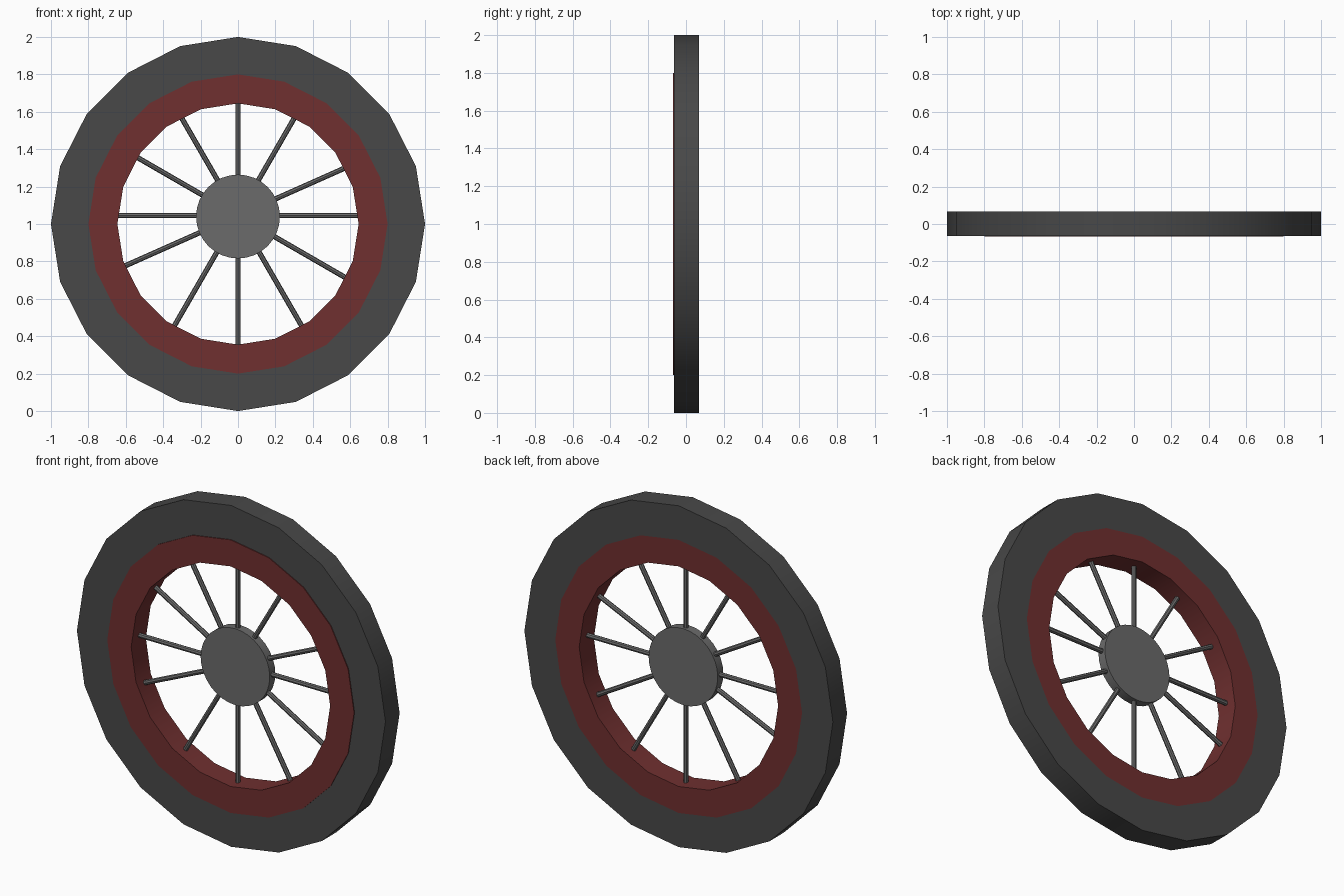
import bpy, bmesh
from math import radians, sin, cos, sqrt, pi
from mathutils import Vector

cube = bpy.data.objects.get("Cube")
if cube:
    bpy.data.objects.remove(cube, do_unlink=True)


def make_material(name, rgb):
    mat = bpy.data.materials.new(name)
    mat.use_nodes = True
    mat.diffuse_color = (*rgb, 1)
    bsdf = mat.node_tree.nodes["Principled BSDF"]
    bsdf.inputs["Base Color"].default_value = (*rgb, 1)
    bsdf.inputs["Roughness"].default_value = 0.8
    return mat


rubber = make_material("dark rubber", (0.065, 0.065, 0.065))
red = make_material("dark red paint", (0.16, 0.029, 0.029))
steel = make_material("grey metal", (0.145, 0.145, 0.145))


def finish(obj, mat):
    obj.data.materials.append(mat)
    bpy.ops.object.select_all(action='DESELECT')
    obj.select_set(True)
    bpy.context.view_layer.objects.active = obj
    bpy.ops.object.shade_smooth_by_angle(angle=radians(30))


def ring(name, inner, outer, front, back, mat, sides=20):
    """Rectangular section swept round the wheel axis."""
    bm = bmesh.new()
    section = [(inner, front), (outer, front), (outer, back), (inner, back)]
    loops = []
    for i in range(sides):
        a = 2 * pi * i / sides
        loops.append([bm.verts.new((r * cos(a), y, 1 + r * sin(a))) for r, y in section])
    for i in range(sides):
        here, there = loops[i], loops[(i + 1) % sides]
        for j in range(4):
            k = (j + 1) % 4
            bm.faces.new((here[j], here[k], there[k], there[j]))
    bmesh.ops.recalc_face_normals(bm, faces=bm.faces)
    mesh = bpy.data.meshes.new(name)
    bm.to_mesh(mesh)
    bm.free()
    obj = bpy.data.objects.new(name, mesh)
    bpy.context.collection.objects.link(obj)
    finish(obj, mat)


def rod(name, start, end, radius, sides, mat):
    """Cylinder between two points."""
    axis = end - start
    bpy.ops.mesh.primitive_cylinder_add(
        vertices=sides, radius=radius, depth=axis.length,
        location=(start + end) / 2,
        rotation=axis.to_track_quat('Z', 'Y').to_euler())
    obj = bpy.context.object
    obj.name = name
    finish(obj, mat)


# Tyre and rim, the rim standing slightly proud at the front
ring("tire", 0.80, 1.0, -0.063, 0.068, rubber)
ring("rim", 0.645, 0.80, -0.068, 0.068, red)

# Hub disc, set a little above the wheel centre
rod("hub", Vector((0, -0.026, 1.04)), Vector((0, 0.026, 1.04)), 0.224, 32, steel)

# Spokes run from the hub into the rim
lift = 0.045
for i, angle in enumerate((0, 24, 60, 90, 120, 150, 180, 204, 240, 270, 300, 330)):
    a = radians(angle)
    direction = Vector((cos(a), 0, sin(a)))
    reach = -lift * sin(a) + sqrt(0.65 ** 2 - (lift * cos(a)) ** 2)
    centre = Vector((0, 0, 1 + lift))
    rod(f"spoke_{i + 1}", centre + direction * 0.2, centre + direction * reach,
        0.014, 8, steel)
